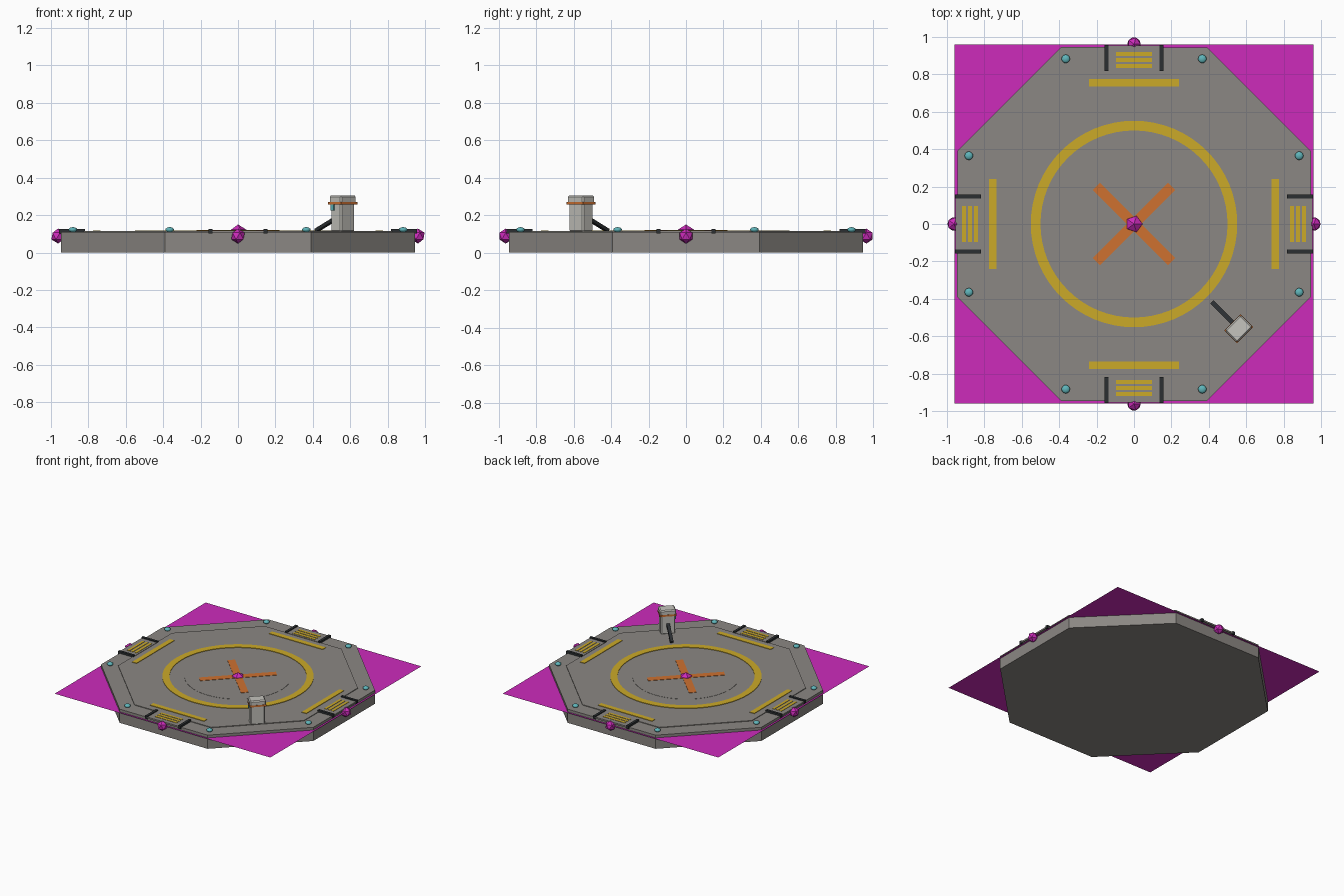
import bpy, bmesh, math
from mathutils import Matrix, Vector

if "Cube" in bpy.data.objects:
    bpy.data.objects.remove(bpy.data.objects["Cube"])


def material(name, rgb):
    m = bpy.data.materials.new(name)
    m.diffuse_color = (*rgb, 1)
    m.use_nodes = True
    m.node_tree.nodes["Principled BSDF"].inputs["Base Color"].default_value = m.diffuse_color
    return m


GREY = material("concrete grey", (0.26, 0.245, 0.228))
YELLOW = material("marking yellow", (0.60, 0.40, 0.022))
ORANGE = material("signal orange", (0.62, 0.165, 0.03))
TEAL = material("lamp teal", (0.115, 0.46, 0.49))
DARK = material("dark metal", (0.024, 0.028, 0.031))
PALE = material("pale casing", (0.56, 0.55, 0.51))
MAGENTA = material("marker magenta", (0.61, 0.024, 0.50))


def finish(bm, name, mat, matrix=Matrix()):
    bmesh.ops.transform(bm, matrix=matrix, verts=bm.verts)
    me = bpy.data.meshes.new(name)
    bm.to_mesh(me)
    bm.free()
    me.materials.append(mat)
    ob = bpy.data.objects.new(name, me)
    bpy.context.collection.objects.link(ob)
    return ob


def box(name, mat, centre, size, matrix=Matrix(), bevel=0):
    bm = bmesh.new()
    bmesh.ops.create_cube(bm, size=1)
    bmesh.ops.scale(bm, vec=size, verts=bm.verts)
    if bevel:
        bmesh.ops.bevel(bm, geom=bm.edges[:], offset=bevel, segments=1, affect='EDGES')
    return finish(bm, name, mat, matrix @ Matrix.Translation(centre))


def prism(name, mat, radius, z0, z1, sides, turn=0):
    bm = bmesh.new()
    bmesh.ops.create_cone(bm, cap_ends=True, segments=sides, radius1=radius,
                          radius2=radius, depth=z1 - z0)
    m = Matrix.Translation((0, 0, (z0 + z1) / 2)) @ Matrix.Rotation(turn, 4, 'Z')
    return finish(bm, name, mat, m)


def ring(name, mat, r0, r1, z0, z1, sides):
    bm = bmesh.new()
    loops = []
    for i in range(sides):
        a = 2 * math.pi * i / sides
        c, s = math.cos(a), math.sin(a)
        loops.append([bm.verts.new((r * c, r * s, z))
                      for r, z in ((r0, z0), (r1, z0), (r1, z1), (r0, z1))])
    for i in range(sides):
        p, q = loops[i], loops[(i + 1) % sides]
        for k in range(4):
            n = (k + 1) % 4
            bm.faces.new((p[k], q[k], q[n], p[n]))
    bmesh.ops.recalc_face_normals(bm, faces=bm.faces)
    return finish(bm, name, mat)


def marker(name, centre, radius):
    bm = bmesh.new()
    bmesh.ops.create_icosphere(bm, subdivisions=1, radius=radius)
    return finish(bm, name, MAGENTA, Matrix.Translation(centre))


# Octagonal pad with a thin raised deck
CIRCUM = 0.945 / math.cos(math.pi / 8)
prism("pad_slab", GREY, CIRCUM, 0, 0.11, 8, math.pi / 8)
prism("raised_deck", GREY, CIRCUM * 0.875, 0.108, 0.115, 8, math.pi / 8)
prism("touchdown_disc", GREY, 0.39, 0.114, 0.1165, 48)

# Painted ring and crossed bars
ring("landing_ring", YELLOW, 0.5, 0.552, 0.113, 0.119, 64)
for i, a in enumerate((45, 135)):
    box(f"cross_bar_{i}", ORANGE, (0, 0, 0.1165 + 0.0005 * i), (0.57, 0.056, 0.005),
        Matrix.Rotation(math.radians(a), 4, 'Z'))

# Details repeated on the four straight sides
for i in range(4):
    rot = Matrix.Rotation(i * math.pi / 2, 4, 'Z')
    box(f"side_bar_{i}", YELLOW, (0, -0.755, 0.116), (0.48, 0.04, 0.006), rot)
    box(f"entry_step_{i}", GREY, (0, -0.887, 0.112), (0.28, 0.136, 0.012), rot)
    for j, y in enumerate((0.845, 0.877, 0.909)):
        box(f"step_stripe_{i}_{j}", YELLOW, (0, -y, 0.1185), (0.195, 0.02, 0.004), rot)
    for s in (-1, 1):
        box(f"step_rail_{i}_{s}", DARK, (s * 0.147, -0.888, 0.113), (0.02, 0.138, 0.025), rot)
        # Edge lamps
        bm = bmesh.new()
        bmesh.ops.create_uvsphere(bm, u_segments=12, v_segments=8, radius=0.023)
        m = rot @ Matrix.Translation((s * 0.365, -0.883, 0.122)) @ Matrix.Diagonal((1, 1, 0.6, 1))
        lamp = finish(bm, f"edge_lamp_{i}_{s}", TEAL, m)
        lamp.data.shade_smooth()
    # Side markers
    marker(f"side_marker_{i}", rot @ Vector((0, -0.962, 0.088)), 0.04)
marker("centre_marker", (0, 0, 0.1), 0.05)

# Flat square sheet around the pad
bm = bmesh.new()
bmesh.ops.create_grid(bm, x_segments=1, y_segments=1, size=0.96)
finish(bm, "ground_sheet", MAGENTA, Matrix.Translation((0, 0, 0.088)))

# Control box, turned to face the pad centre
post = Matrix.Translation((0.56, -0.56, 0)) @ Matrix.Rotation(math.pi / 4, 4, 'Z')
box("cabinet_body", PALE, (0, 0, 0.19), (0.108, 0.08, 0.16), post, 0.008)
box("cabinet_cap", PALE, (0, 0, 0.284), (0.12, 0.092, 0.042), post, 0.008)
box("cabinet_band", ORANGE, (0, 0, 0.264), (0.124, 0.096, 0.014), post)
box("cabinet_light", TEAL, (-0.057, 0.02, 0.242), (0.008, 0.022, 0.032), post)

# Slanted strut from the deck up to the cabinet
a, b = Vector((0, 0.2, 0.118)), Vector((0, 0.035, 0.19))
d = b - a
tilt = post @ Matrix.Translation((a + b) / 2) @ d.to_track_quat('Y', 'Z').to_matrix().to_4x4()
box("cabinet_strut", DARK, (0, 0, 0), (0.024, d.length, 0.018), tilt)
